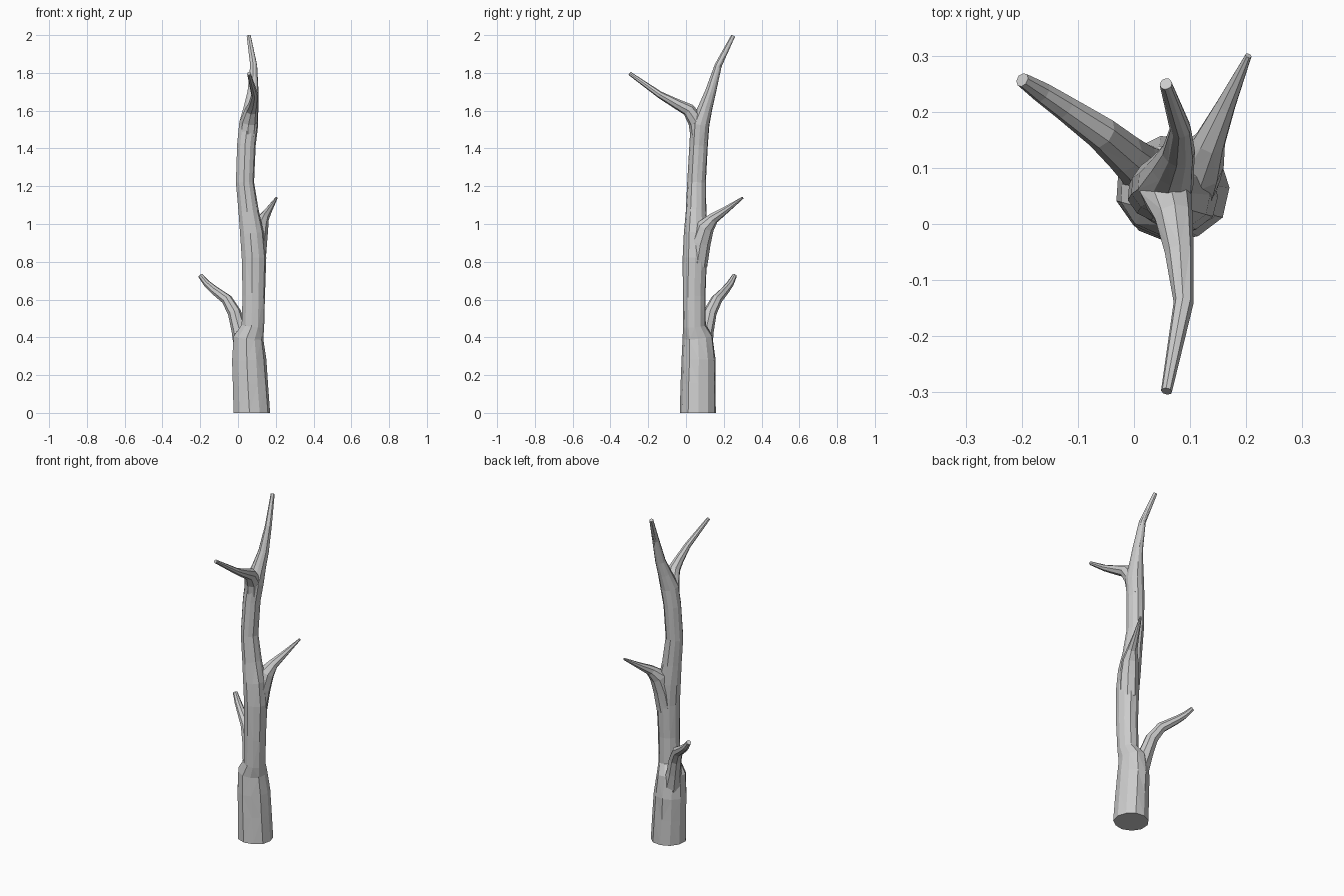
import bpy, bmesh, math, random
from mathutils import Vector

random.seed(4)
UP = Vector((0, 0, 1))


def limb(name, path, sides, jitter=0.04):
    """Faceted tapering tube through (x, y, z, radius) points."""
    bm = bmesh.new()
    pts = [Vector(p[:3]) for p in path]
    rings = []
    wobble = [1 + random.uniform(-jitter, jitter) for _ in range(sides)]
    for i, p in enumerate(path):
        a, b = pts[max(i - 1, 0)], pts[min(i + 1, len(pts) - 1)]
        direction = UP if p[2] == 0 else (b - a).normalized()
        turn = UP.rotation_difference(direction)
        ring = []
        for k in range(sides):
            ang = 2 * math.pi * k / sides
            r = p[3] * wobble[k] * (1 + random.uniform(-jitter, jitter) / 2)
            offset = Vector((math.cos(ang) * r, math.sin(ang) * r, 0))
            ring.append(bm.verts.new(pts[i] + turn @ offset))
        rings.append(ring)
    for lo, hi in zip(rings, rings[1:]):
        for k in range(sides):
            n = (k + 1) % sides
            bm.faces.new((lo[k], lo[n], hi[n], hi[k]))
    bm.faces.new(rings[0][::-1])
    bm.faces.new(rings[-1])
    bmesh.ops.triangulate(bm, faces=bm.faces[:])
    mesh = bpy.data.meshes.new(name)
    bm.to_mesh(mesh)
    bm.free()
    obj = bpy.data.objects.new(name, mesh)
    bpy.context.collection.objects.link(obj)
    return obj


# Trunk: thick foot, swelling middle, thin leader at the top
trunk = limb("tree_trunk", [
    (0.075, 0.065, 0, 0.098), (0.066, 0.066, 0.15, 0.094),
    (0.06, 0.068, 0.28, 0.091), (0.056, 0.063, 0.4, 0.081),
    (0.08, 0.046, 0.46, 0.061), (0.084, 0.044, 0.62, 0.061),
    (0.085, 0.049, 0.82, 0.065), (0.074, 0.052, 0.95, 0.064),
    (0.056, 0.054, 1.07, 0.055), (0.038, 0.057, 1.22, 0.049),
    (0.045, 0.068, 1.42, 0.05), (0.058, 0.076, 1.53, 0.051),
    (0.07, 0.105, 1.62, 0.038), (0.08, 0.131, 1.7, 0.029),
    (0.083, 0.171, 1.84, 0.019), (0.057, 0.25, 1.996, 0.011)], 11)

# Side branches, each rooted inside the trunk
branches = [
    limb("low_branch", [
        (0.035, 0.085, 0.34, 0.055), (0.006, 0.107, 0.44, 0.041),
        (-0.018, 0.127, 0.53, 0.036), (-0.058, 0.162, 0.6, 0.03),
        (-0.125, 0.208, 0.65, 0.023), (-0.165, 0.235, 0.685, 0.019),
        (-0.199, 0.257, 0.727, 0.013)], 8),
    limb("middle_branch", [
        (0.088, 0.057, 0.78, 0.055), (0.1, 0.077, 0.9, 0.054),
        (0.114, 0.104, 0.985, 0.047), (0.135, 0.146, 1.03, 0.029),
        (0.164, 0.212, 1.075, 0.018), (0.204, 0.3, 1.139, 0.006)], 8),
    limb("front_branch", [
        (0.048, 0.072, 1.43, 0.044), (0.056, 0.058, 1.54, 0.046),
        (0.07, 0.012, 1.605, 0.034), (0.08, -0.05, 1.636, 0.026),
        (0.088, -0.14, 1.685, 0.018), (0.058, -0.298, 1.797, 0.01)], 8),
]

# Fuse the branches into the trunk
bpy.context.view_layer.objects.active = trunk
for branch in branches:
    mod = trunk.modifiers.new("fuse", 'BOOLEAN')
    mod.operation, mod.solver, mod.object = 'UNION', 'EXACT', branch
    bpy.ops.object.modifier_apply(modifier=mod.name)
    bpy.data.objects.remove(branch)
